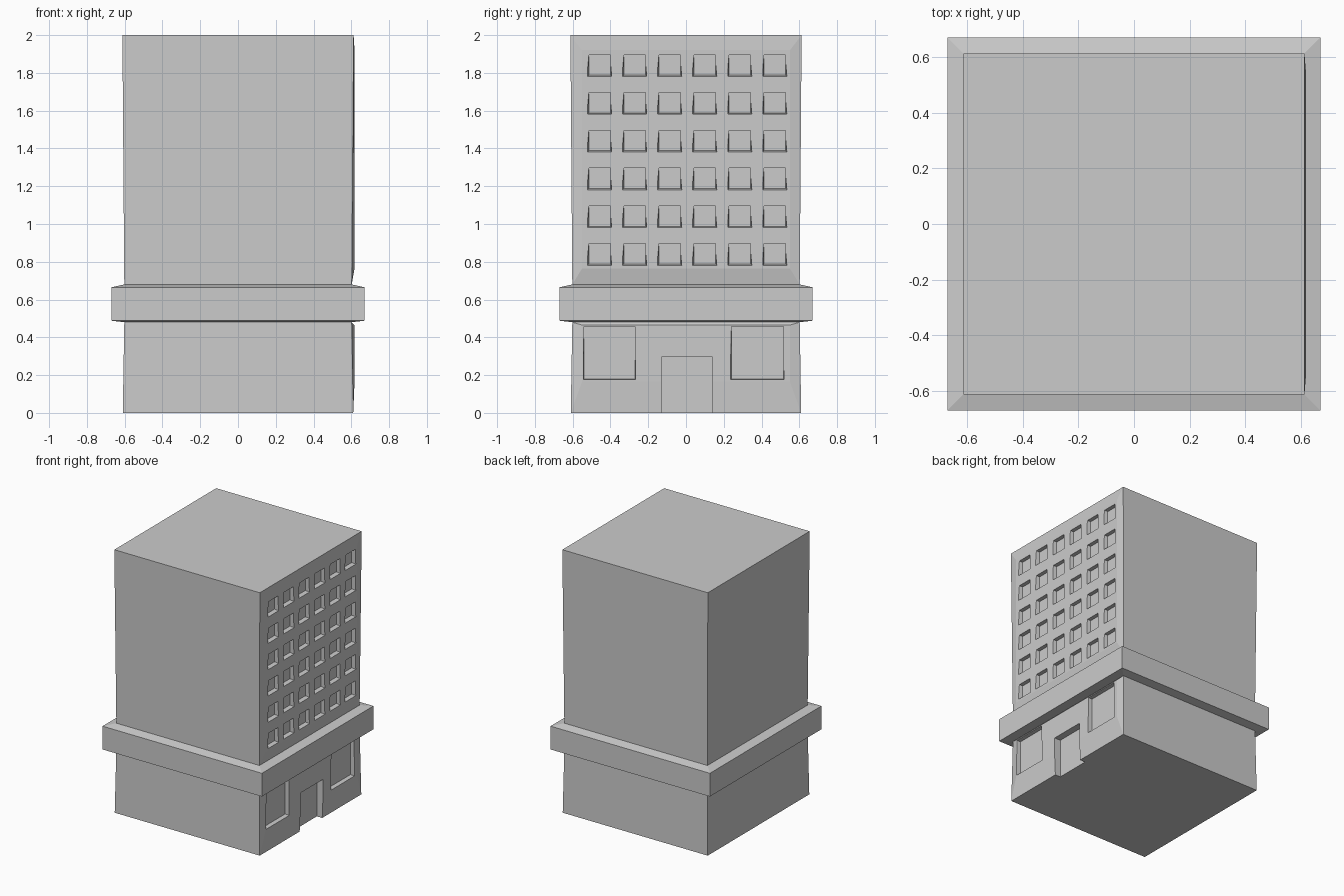
import bpy, bmesh

if "Cube" in bpy.data.objects:
    bpy.data.objects.remove(bpy.data.objects["Cube"])

# Tower shell: stacked square rings (half width, height)
RINGS = [(0.61, 0), (0.602, 0.48), (0.67, 0.488), (0.67, 0.665), (0.602, 0.68), (0.612, 2.0)]
# Slightly raised facade panels on the +x side: ring index -> (y half width, z low, z high)
PANELS = {0: (0.55, 0.165, 0.465), 4: (0.55, 0.765, 1.92)}

bm = bmesh.new()
rings = []
for h, z in RINGS:
    rings.append([bm.verts.new((x * h, y * h, z))
                  for x, y in ((1, -1), (1, 1), (-1, 1), (-1, -1))])
bm.faces.new(rings[0])
bm.faces.new(rings[-1])
for i, (a, b) in enumerate(zip(rings, rings[1:])):
    for k in range(4):
        n = (k + 1) % 4
        quad = [a[k], a[n], b[n], b[k]]
        if k == 0 and i in PANELS:
            w, z0, z1 = PANELS[i]
            inner = [bm.verts.new((0.617, y, z))
                     for y, z in ((-w, z0), (w, z0), (w, z1), (-w, z1))]
            bm.faces.new(inner)
            for j in range(4):
                m = (j + 1) % 4
                bm.faces.new((quad[j], quad[m], inner[m], inner[j]))
        else:
            bm.faces.new(quad)
bmesh.ops.recalc_face_normals(bm, faces=bm.faces)


def to_object(bm, name):
    mesh = bpy.data.meshes.new(name)
    bm.to_mesh(mesh)
    bm.free()
    obj = bpy.data.objects.new(name, mesh)
    bpy.context.collection.objects.link(obj)
    return obj


tower = to_object(bm, "tower")

# Recess cutters: boxes whose outer face flares sideways and downward
cut = bmesh.new()


def recess(y0, y1, z0, z1, depth, flare):
    back = 0.615 - depth
    verts = []
    for x, f in ((back, 0), (0.64, flare)):
        verts.append([cut.verts.new((x, y, z)) for y, z in
                      ((y0 - f, z0 - f), (y1 + f, z0 - f), (y1, z1), (y0, z1))])
    a, b = verts
    cut.faces.new(a)
    cut.faces.new(b)
    for k in range(4):
        n = (k + 1) % 4
        cut.faces.new((a[k], a[n], b[n], b[k]))


# Upper windows
for row in range(6):
    for col in range(6):
        y, z = -0.457 + col * 0.1855, 0.842 + row * 0.2
        recess(y - 0.057, y + 0.057, z - 0.054, z + 0.054, 0.028, 0.012)
# Shop windows and doorway
recess(-0.54, -0.27, 0.18, 0.457, 0.03, 0.006)
recess(0.24, 0.515, 0.18, 0.457, 0.03, 0.006)
recess(-0.13, 0.14, -0.05, 0.295, 0.05, 0)
bmesh.ops.recalc_face_normals(cut, faces=cut.faces)
cutter = to_object(cut, "recess_cutter")
cutter.hide_render = True

# Carve the recesses
mod = tower.modifiers.new("recesses", 'BOOLEAN')
mod.operation = 'DIFFERENCE'
mod.solver = 'EXACT'
mod.object = cutter
bpy.context.view_layer.objects.active = tower
tower.select_set(True)
bpy.ops.object.modifier_apply(modifier=mod.name)
bpy.data.objects.remove(cutter)
